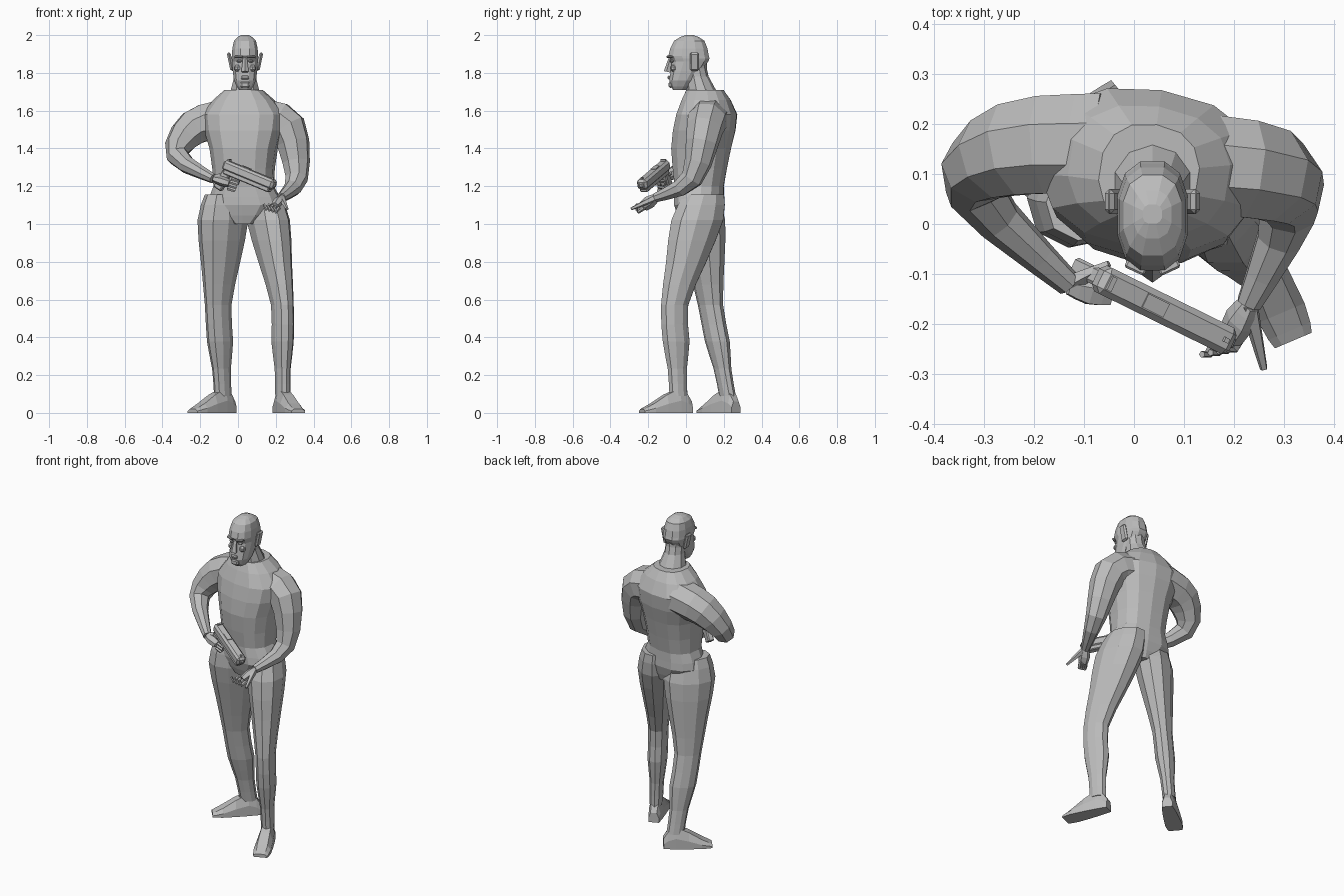
import bpy, bmesh, math
from mathutils import Vector, Matrix

if "Cube" in bpy.data.objects:
    bpy.data.objects.remove(bpy.data.objects["Cube"])

grey = bpy.data.materials.new("plain_grey")
grey.use_nodes = True
colour = (.5, .5, .5, 1)
grey.diffuse_color = colour
grey.node_tree.nodes["Principled BSDF"].inputs["Base Color"].default_value = colour

UP = Vector((0, 0, 1))
LEVEL = Matrix.Identity(3)


def finish(name, bm):
    bmesh.ops.recalc_face_normals(bm, faces=bm.faces)
    mesh = bpy.data.meshes.new(name)
    bm.to_mesh(mesh)
    bm.free()
    mesh.materials.append(grey)
    body_part = bpy.data.objects.new(name, mesh)
    bpy.context.scene.collection.objects.link(body_part)


def turn(degrees, axis="Z"):
    return Matrix.Rotation(math.radians(degrees), 3, axis)


def smooth(rows, steps=2):
    """Fill in flowing rows between a few given ones."""
    rows = [Vector(row) for row in rows]
    padded = [rows[0], *rows, rows[-1]]
    filled = []
    for a, b, c, d in zip(padded, padded[1:], padded[2:], padded[3:]):
        for step in range(steps):
            t = step / steps
            bend = a * 2 - b * 5 + c * 4 - d
            twist = b * 3 - a - c * 3 + d
            filled.append(b + ((c - a) * t + bend * t ** 2 + twist * t ** 3) / 2)
    return filled + [rows[-1]]


def circle(count):
    angles = [math.tau * (i + .5) / count for i in range(count)]
    return [(math.cos(angle), math.sin(angle)) for angle in angles]


def skin(name, rings):
    """Join rings of points into a closed tube."""
    bm = bmesh.new()
    loops = [[bm.verts.new(point) for point in ring] for ring in rings]
    for low, high in zip(loops, loops[1:]):
        for i in range(len(low)):
            bm.faces.new((low[i - 1], low[i], high[i], high[i - 1]))
    bm.faces.new(loops[0])
    bm.faces.new(loops[-1])
    finish(name, bm)


def stack(name, rows, sides=10, yaw=0, power=1):
    """Level rings, each with a centre, half width and half depth."""
    def rounded(value):
        return math.copysign(abs(value) ** power, value)

    skin(name, [[Vector((x, y, z)) + turn(yaw) @ Vector((wide * rounded(c), deep * rounded(s), 0))
                 for c, s in circle(sides)] for x, y, z, wide, deep in rows])


def limb(name, rows, sides=8, flat=1):
    """Rings square to a path, each with a centre and radius."""
    points = [Vector(row[:3]) for row in rows]
    across = Vector((0, 1, 0))
    rings = []
    for i, point in enumerate(points):
        ahead = (points[min(i + 1, len(points) - 1)] - points[max(i - 1, 0)]).normalized()
        across = (across - ahead * across.dot(ahead)).normalized()
        other = ahead.cross(across) * flat
        rings.append([point + (across * c + other * s) * rows[i][3] for c, s in circle(sides)])
    skin(name, rings)


def block(name, centre, size, frame=LEVEL, bevel=0):
    bm = bmesh.new()
    bmesh.ops.create_cube(bm, size=1)
    bmesh.ops.scale(bm, vec=size, verts=bm.verts)
    if bevel:
        bmesh.ops.bevel(bm, geom=bm.edges[:], offset=bevel, segments=1, affect="EDGES")
    place = Matrix.Translation(centre) @ frame.to_4x4()
    bmesh.ops.transform(bm, matrix=place, verts=bm.verts)
    finish(name, bm)


# Torso, turned a little so the left shoulder leads
torso = [(.04, .07, 1, .07, .1), (.04, .07, 1.1, .2, .13), (.03, .07, 1.2, .16, .13),
         (.03, .08, 1.4, .18, .16), (.03, .11, 1.58, .22, .16), (.03, .1, 1.71, .1, .1)]
stack("torso", smooth(torso), sides=14, yaw=-9, power=.85)
MIDDLE = .037
neck = [(MIDDLE, .1, 1.64, .1, .1), (MIDDLE, .06, 1.78, .06, .06), (MIDDLE, .05, 1.85, .06, .06)]
stack("neck", smooth(neck))


# Legs and feet
def leg(side, hip, knee, ankle, yaw):
    hip, knee, ankle = Vector(hip), Vector(knee), Vector(ankle)
    thigh = [(-.3, .1), (0, .13), (.5, .1)]
    shin = [(0, .068), (.4, .067), (.7, .048), (1, .045)]
    rows = [(*hip.lerp(knee, t), r * .85, r * 1.15) for t, r in thigh]
    rows += [(*knee.lerp(ankle, t), r * .85, r * 1.15) for t, r in shin]
    stack(side + "_leg", smooth(rows), yaw=yaw)

    forward = turn(yaw) @ Vector((0, -1, 0))
    sideways = forward.cross(UP)
    ground = Vector((ankle.x, ankle.y, 0))
    sole = [(-.07, .03, .06), (0, .04, .13), (.15, .05, .05), (.21, .04, .02)]
    outline = [(-1, 0), (-1, .5), (-.6, 1), (.6, 1), (1, .5), (1, 0)]
    skin(side + "_foot", [[ground + forward * reach + sideways * wide * a + UP * tall * b
                           for a, b in outline] for reach, wide, tall in smooth(sole)])


leg("left", (.16, .06, 1.02), (.235, -.06, .57), (.237, -.04, .09), 23)
leg("right", (-.08, .08, 1.02), (-.105, .13, .57), (-.08, .22, .09), -50)


# Arms and hands
def arm(side, joints, aim, spread, curl, thumb):
    radii = (.11, .1, .06, .026)
    limb(side + "_arm", smooth([(*joint, r) for joint, r in zip(joints, radii)], steps=3))

    wrist = Vector(joints[-1])
    aim, spread, curl = [Vector(v).normalized() for v in (aim, spread, curl)]
    knuckles = wrist + aim * .09
    limb(side + "_palm", smooth([(*wrist, .024), (*wrist.lerp(knuckles, .5), .037),
                                 (*knuckles, .03)]), sides=6, flat=.7)
    limb(side + "_thumb", smooth([(*wrist, .02), (*(wrist + Vector(thumb)), .008)]), sides=5)
    for finger in range(4):
        base = knuckles + spread * (finger - 1.5) * .018
        bent = base + aim * .04
        limb(side + "_finger", [(*base, .011), (*bent, .01), (*(bent + curl * .03), .007)], sides=5)


arm("left", [(.12, .12, 1.56), (.265, .1, 1.51), (.31, .03, 1.24), (.23, -.16, 1.14)],
    aim=(-.4, -.7, -.5), spread=(-1, -.2, .3), curl=(-.5, 0, 1), thumb=(.03, -.13, -.06))
arm("right", [(-.06, .16, 1.56), (-.235, .15, 1.51), (-.32, .07, 1.36), (-.13, -.12, 1.24)],
    aim=(1, -.2, -.3), spread=(-.4, 0, -1), curl=(-.3, 1, 0), thumb=(.08, .04, .03))

# Pistol, laid across the waist with the muzzle to the left
rear, muzzle = Vector((-.075, -.105, 1.305)), Vector((.19, -.235, 1.195))
along = (muzzle - rear).normalized()
across = UP.cross(along).normalized()
above = along.cross(across)
aimed = Matrix((along, across, above)).transposed()
leaning = aimed @ turn(12, "Y")
length = (muzzle - rear).length


def gun_part(name, forward, height, size, frame=aimed, bevel=0):
    block("pistol_" + name, rear + along * forward + above * height, size, frame, bevel)


gun_part("slide", length / 2, .01, (length, .058, .056), bevel=.012)
gun_part("frame", length / 2, -.02, (length * .9, .046, .03), bevel=.005)
gun_part("port", length * .4, .04, (.05, .03, .005))
gun_part("rear_sight", .02, .04, (.01, .03, .015))
gun_part("front_sight", length * .93, .04, (.01, .01, .015))
gun_part("barrel", length, .01, (.012, .026, .026), bevel=.005)
gun_part("grip", .02, -.07, (.05, .036, .11), leaning, .006)
gun_part("trigger_guard", .085, -.06, (.055, .012, .008))
gun_part("guard_front", .11, -.045, (.008, .012, .03))
gun_part("trigger", .075, -.045, (.008, .008, .03))

# Head, as height, half width, front and back
skull = [(1.71, .032, -.07, 0), (1.76, .06, -.09, .05), (1.86, .07, -.077, .12),
         (1.89, .072, -.096, .124), (1.97, .06, -.065, .1), (2, .02, 0, .04)]
stack("head", smooth([(MIDDLE, (front + back) / 2, z, wide, (back - front) / 2)
                      for z, wide, front, back in skull]), sides=12, power=.8)

# Face
limb("nose", [(MIDDLE, -.08, 1.88, .011), (MIDDLE, -.097, 1.805, .021)], sides=5)
block("lips", (MIDDLE, -.09, 1.775), (.044, .016, .02), bevel=.006)
block("chin", (MIDDLE, -.08, 1.738), (.05, .024, .034), bevel=.008)
for side, sign in (("left", 1), ("right", -1)):
    def mirrored(out, y, z):
        return MIDDLE + sign * out, y, z

    swept = turn(sign * 25)
    block(side + "_brow", mirrored(.033, -.086, 1.886), (.044, .02, .013), swept, .004)
    block(side + "_eye", mirrored(.031, -.076, 1.862), (.026, .016, .013), swept, .005)
    block(side + "_cheek", mirrored(.04, -.066, 1.825), (.034, .028, .034), swept, .01)
    block(side + "_ear", mirrored(.077, .045, 1.86), (.02, .05, .1), turn(sign * 12, "Y"), .009)
